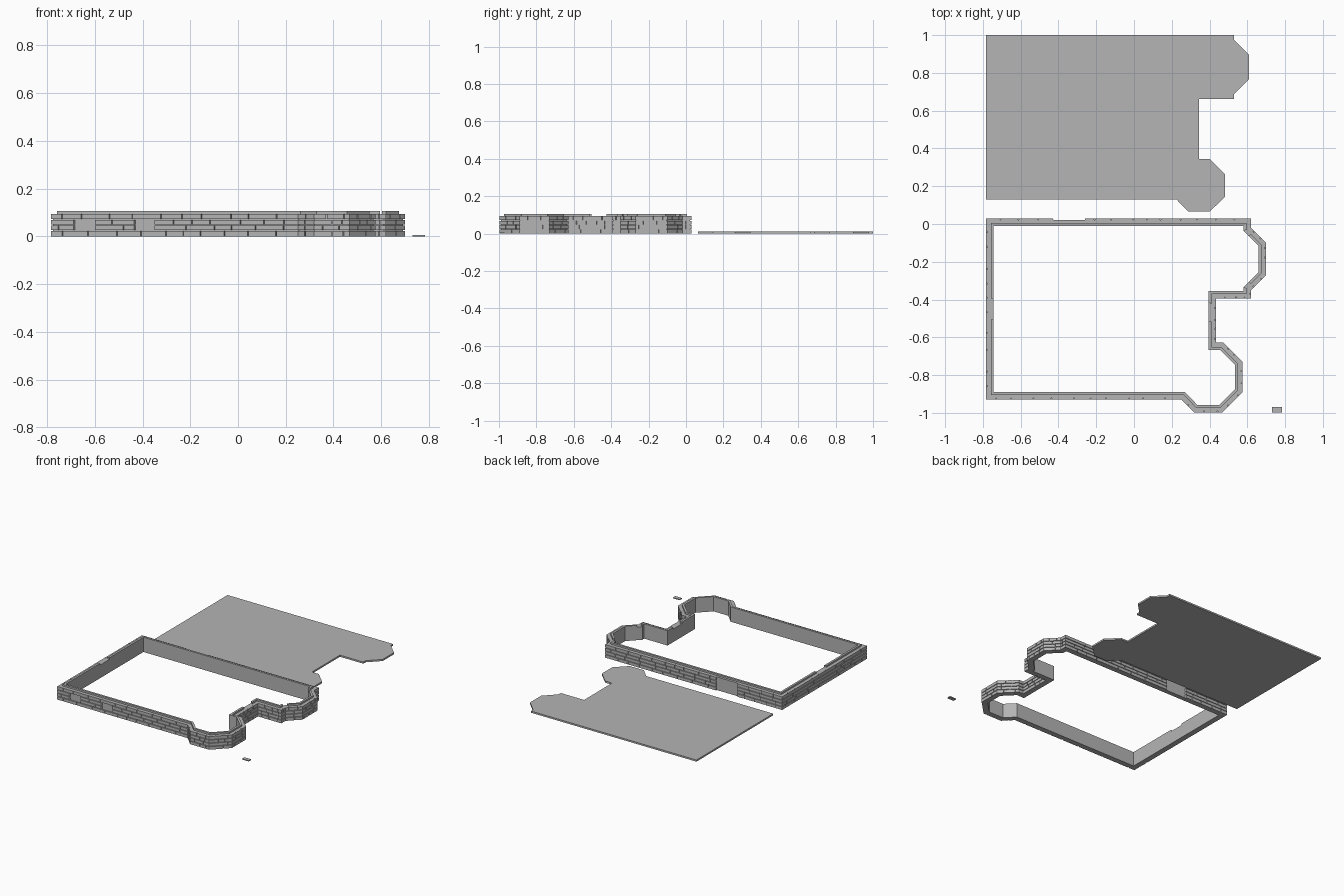
import bpy, bmesh, random
from mathutils import Vector

if "Cube" in bpy.data.objects:
    bpy.data.objects.remove(bpy.data.objects["Cube"])

random.seed(4)
H, LIP_TOP = 0.094, 0.106      # wall height, raised lip height
THICK, BRICK, GAP = 0.04, 0.008, 0.004
ROWS = 4

stone = bpy.data.materials.new("grey_stone")
stone.diffuse_color = (0.46, 0.46, 0.46, 1)
stone.use_nodes = True
stone.node_tree.nodes["Principled BSDF"].inputs["Base Color"].default_value = stone.diffuse_color

# outer wall outline, clockwise from the back left corner
outline = [Vector(p) for p in [
    (-0.783, 0.03), (0.62, 0.03), (0.62, -0.02), (0.70, -0.10), (0.70, -0.27),
    (0.62, -0.35), (0.62, -0.395), (0.435, -0.395), (0.435, -0.627), (0.472, -0.627),
    (0.575, -0.73), (0.575, -0.89), (0.468, -0.997), (0.318, -0.997), (0.252, -0.93),
    (-0.783, -0.93)]]
N = len(outline)


def inset(pts, d):
    """Mitred inward offset of a clockwise outline."""
    out = []
    for i, p in enumerate(pts):
        a = (p - pts[i - 1]).normalized()
        b = (pts[(i + 1) % len(pts)] - p).normalized()
        na, nb = Vector((a.y, -a.x)), Vector((b.y, -b.x))
        out.append(p + (na + nb) * (d / (1 + na.dot(nb))))
    return out


def prism(bm, pts, z0, z1):
    """Closed upright prism over a plan polygon."""
    lo = [bm.verts.new((p[0], p[1], z0)) for p in pts]
    hi = [bm.verts.new((p[0], p[1], z1)) for p in pts]
    bm.faces.new(lo[::-1])
    bm.faces.new(hi)
    for i in range(len(pts)):
        j = (i + 1) % len(pts)
        bm.faces.new((lo[i], lo[j], hi[j], hi[i]))


def strip(bm, outer, inner, seg, t0, t1, z0, z1):
    """Block along part of one wall segment, between two offset outlines."""
    j = (seg + 1) % N
    prism(bm, [outer[seg].lerp(outer[j], t0), outer[seg].lerp(outer[j], t1),
               inner[seg].lerp(inner[j], t1), inner[seg].lerp(inner[j], t0)], z0, z1)


def finish(bm, name):
    bmesh.ops.recalc_face_normals(bm, faces=bm.faces)
    me = bpy.data.meshes.new(name)
    bm.to_mesh(me)
    bm.free()
    me.materials.append(stone)
    ob = bpy.data.objects.new(name, me)
    bpy.context.collection.objects.link(ob)


face_line = inset(outline, BRICK)
lip_line = inset(outline, 0.025)
inner_line = inset(outline, THICK)

# wall core: one continuous closed ring
bm = bmesh.new()
rings = [[bm.verts.new((p.x, p.y, z)) for p in line]
         for line, z in ((face_line, 0), (face_line, H), (inner_line, H), (inner_line, 0))]
for r in range(4):
    a, b = rings[r], rings[(r + 1) % 4]
    for i in range(N):
        j = (i + 1) % N
        bm.faces.new((a[i], a[j], b[j], b[i]))
finish(bm, "wall_core")

# openings left in the brick facing: segment -> (t0, t1, rows)
length = [(outline[(i + 1) % N] - outline[i]).length for i in range(N)]
bx = lambda x: (x + 0.783) / length[0]
fx = lambda x: (0.252 - x) / length[14]
openings = {0: [(bx(-0.43), bx(-0.26), range(ROWS))],
            14: [(fx(-0.35), fx(-0.435), (1, 2)), (fx(-0.60), fx(-0.69), (1, 2))]}

# brick facing
bm = bmesh.new()
for seg in range(N):
    L = length[seg]
    for row in range(ROWS):
        z0 = H * row / ROWS + (GAP / 2 if row else 0)
        z1 = H * (row + 1) / ROWS - (GAP / 2 if row < ROWS - 1 else 0)
        # solid runs between openings
        runs, start = [], 0.0
        for a, b, rows in openings.get(seg, []):
            if row in rows:
                runs.append((start, a))
                start = b
        runs.append((start, 1.0))
        for a, b in runs:
            size = 0.10 if L > 0.5 else 0.06
            cuts, t = [a], a + random.uniform(0.4, 1) * size / L
            while t < b - 0.3 * size / L:
                cuts.append(t)
                t += random.uniform(0.7, 1.3) * size / L
            cuts.append(b)
            g = GAP / 2 / L
            for k in range(len(cuts) - 1):
                t0 = cuts[k] + (g if k else 0)
                t1 = cuts[k + 1] - (g if k < len(cuts) - 2 else 0)
                strip(bm, outline, face_line, seg, t0, t1, z0, z1)
finish(bm, "brick_facing")

# raised lip along the inner edge, with gaps in some segments
ry = lambda y: (-0.395 - y) / length[7]
ly = lambda y: (y + 0.93) / length[15]
lip_runs = {2: [(0.3, 1)], 4: [(0, 0.7)],
            7: [(0, ry(-0.44)), (ry(-0.515), 1)],
            15: [(0, ly(-0.51)), (ly(-0.39), 1)]}
bm = bmesh.new()
for seg in range(N):
    for t0, t1 in lip_runs.get(seg, [(0, 1)]):
        strip(bm, lip_line, inner_line, seg, t0, t1, H, LIP_TOP)
finish(bm, "wall_lip")

# separate floor plate
bm = bmesh.new()
prism(bm, [(-0.783, 1), (-0.783, 0.13), (0.225, 0.13), (0.288, 0.065), (0.40, 0.065),
           (0.483, 0.145), (0.483, 0.262), (0.40, 0.345), (0.345, 0.345), (0.345, 0.662),
           (0.53, 0.662), (0.53, 0.688), (0.61, 0.768), (0.61, 0.895), (0.53, 0.975),
           (0.53, 1)], 0, 0.012)
finish(bm, "floor_plate")

# loose small tile
bm = bmesh.new()
prism(bm, [(0.73, -0.997), (0.783, -0.997), (0.783, -0.97), (0.73, -0.97)], 0, 0.006)
finish(bm, "small_tile")
